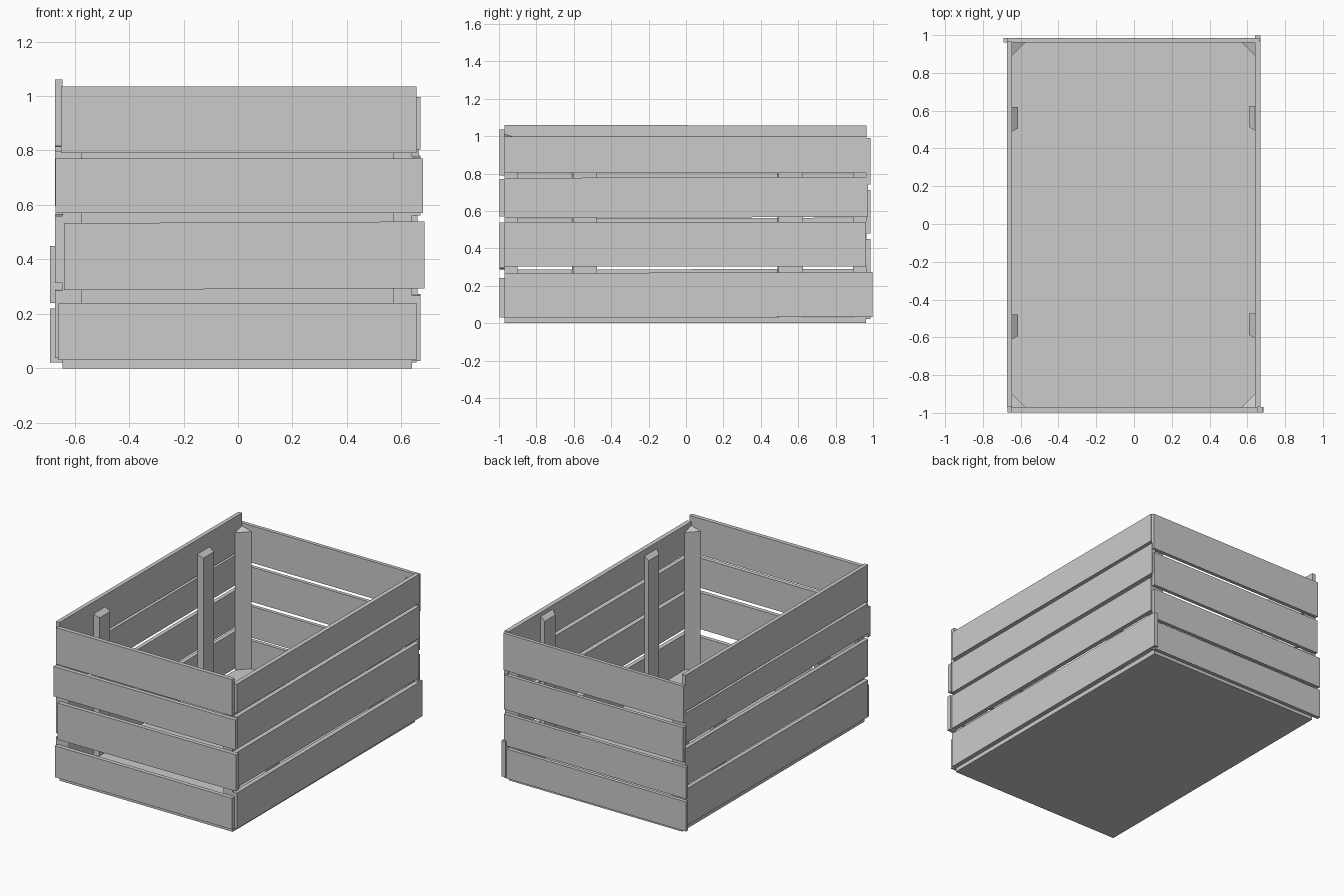
import bpy, bmesh

if "Cube" in bpy.data.objects:
    bpy.data.objects.remove(bpy.data.objects["Cube"])


def prism(name, outline, z0, tops):
    """Vertical prism over an outline, with one top height per corner."""
    bm = bmesh.new()
    low = [bm.verts.new((x, y, z0)) for x, y in outline]
    high = [bm.verts.new((x, y, z)) for (x, y), z in zip(outline, tops)]
    bm.faces.new(low[::-1])
    bm.faces.new(high)
    n = len(low)
    for i in range(n):
        j = (i + 1) % n
        bm.faces.new((low[i], low[j], high[j], high[i]))
    bmesh.ops.recalc_face_normals(bm, faces=bm.faces)
    mesh = bpy.data.meshes.new(name)
    bm.to_mesh(mesh)
    bm.free()
    ob = bpy.data.objects.new(name, mesh)
    bpy.context.collection.objects.link(ob)
    return ob


def box(name, x0, x1, y0, y1, z0, z1, tilt=0.0, along_x=True):
    """Board whose ends are shifted up or down by tilt."""
    ob = prism(name, [(x0, y0), (x1, y0), (x1, y1), (x0, y1)], z0, [z1] * 4)
    for v in ob.data.vertices:
        t = (v.co.x - x0) / (x1 - x0) if along_x else (v.co.y - y0) / (y1 - y0)
        v.co.z += tilt * (2 * t - 1)
    return ob


# Floor panel
box("floor", -0.645, 0.64, -0.97, 0.962, 0, 0.03)

# End slats: start x, end x, bottom, top, tilt
front = [(-0.66, 0.655, 0.03, 0.24, 0), (-0.64, 0.685, 0.291, 0.536, 0.003),
         (-0.67, 0.68, 0.57, 0.77, 0), (-0.65, 0.655, 0.79, 1.035, 0)]
back = [(-0.69, 0.655, 0.022, 0.22, 0), (-0.69, 0.66, 0.24, 0.45, 0),
        (-0.67, 0.66, 0.48, 0.713, 0), (-0.672, 0.665, 0.742, 0.99, 0)]
for side, rows, y0, y1 in (("front", front, -0.998, -0.97), ("back", back, 0.962, 0.986)):
    for i, (a, b, z0, z1, t) in enumerate(rows):
        box(f"{side}_slat_{i + 1}", a, b, y0, y1, z0, z1, t)

# Side slats: start y, end y, bottom, top, tilt
left = [(-0.97, 0.965, 0.04, 0.288, 0.002), (-0.97, 0.965, 0.315, 0.562, 0.002),
        (-0.97, 0.962, 0.598, 0.799, 0), (-0.97, 0.965, 0.815, 1.058, -0.002)]
right = [(-0.97, 0.997, 0.03, 0.27, 0.003), (-0.97, 0.962, 0.304, 0.54, 0),
         (-0.97, 0.972, 0.565, 0.779, 0.003), (-0.97, 0.965, 0.803, 0.997, 0)]
for side, rows, x0, x1 in (("left", left, -0.672, -0.645), ("right", right, 0.64, 0.67)):
    for i, (a, b, z0, z1, t) in enumerate(rows):
        box(f"{side}_slat_{i + 1}", x0, x1, a, b, z0, z1, t, False)

# Triangular corner posts, tops sloping down towards the inside
for name, x, y, top in (("front_left_post", -0.645, -0.97, 1.01),
                        ("front_right_post", 0.64, -0.97, 0.97),
                        ("back_left_post", -0.645, 0.962, 0.97),
                        ("back_right_post", 0.64, 0.962, 0.97)):
    dx = -0.07 if x > 0 else 0.07
    dy = -0.07 if y > 0 else 0.07
    prism(name, [(x, y), (x + dx, y), (x, y + dy)], 0.02, [top, top - 0.02, top - 0.02])

# Side studs with one chamfered inner edge
for name, x, y, top in (("front_left_stud", -0.645, -0.545, 0.98),
                        ("back_left_stud", -0.645, 0.555, 0.96),
                        ("front_right_stud", 0.64, -0.54, 0.955),
                        ("back_right_stud", 0.64, 0.56, 0.97)):
    dx = -0.03 if x > 0 else 0.032
    prism(name, [(x, y - 0.065), (x + dx, y - 0.047), (x + dx, y + 0.065), (x, y + 0.065)],
          0.02, [top, top - 0.025, top - 0.025, top])
